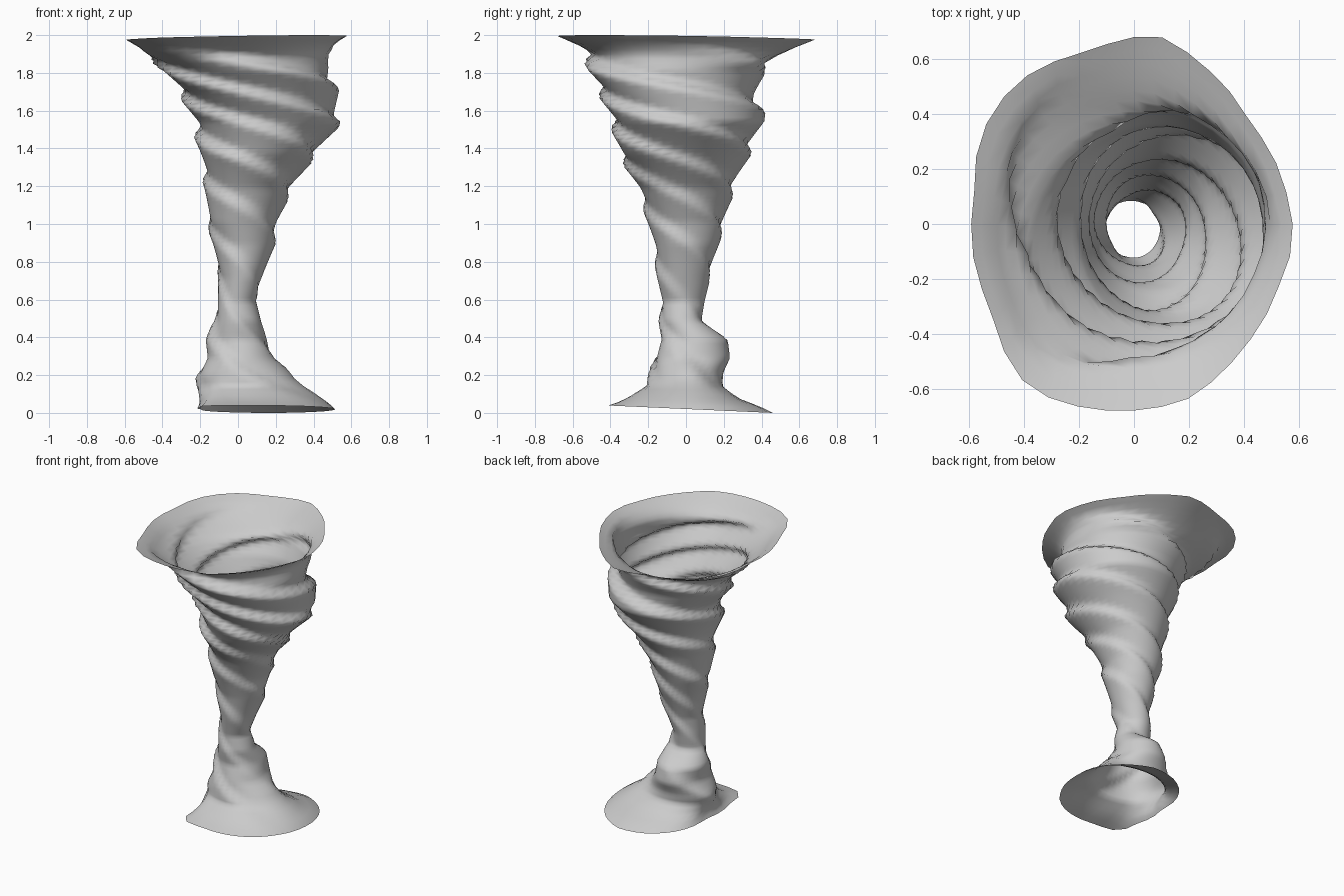
import bpy
import bmesh
from math import sin, cos, pi, floor, atan2, hypot
from mathutils import Matrix

SIDES = 36
RINGS = 96

# Envelope of the funnel: height, left, right, front, back
ENVELOPE = [
    (0.03, -0.21, 0.51, -0.40, 0.46),
    (0.09, -0.23, 0.41, -0.31, 0.28),
    (0.15, -0.23, 0.33, -0.21, 0.20),
    (0.22, -0.22, 0.27, -0.19, 0.20),
    (0.30, -0.17, 0.19, -0.17, 0.23),
    (0.40, -0.17, 0.16, -0.13, 0.21),
    (0.50, -0.12, 0.12, -0.14, 0.09),
    (0.60, -0.11, 0.09, -0.13, 0.10),
    (0.72, -0.10, 0.13, -0.15, 0.12),
    (0.90, -0.13, 0.19, -0.17, 0.17),
    (1.02, -0.16, 0.21, -0.20, 0.20),
    (1.20, -0.17, 0.28, -0.25, 0.25),
    (1.38, -0.20, 0.41, -0.35, 0.33),
    (1.55, -0.23, 0.54, -0.39, 0.41),
    (1.70, -0.30, 0.52, -0.45, 0.38),
    (1.82, -0.38, 0.50, -0.51, 0.40),
    (1.90, -0.49, 0.47, -0.52, 0.50),
    (1.94, -0.53, 0.49, -0.58, 0.58),
    (1.98, -0.58, 0.58, -0.68, 0.68),
]

# Irregular outlines of the two rims
FOOT_RIM = [(0.51, 0), (0.50, 0.15), (0.43, 0.31), (0.21, 0.46), (0.03, 0.43),
            (-0.13, 0.30), (-0.19, 0.05), (-0.20, -0.20), (-0.18, -0.37),
            (0, -0.40), (0.30, -0.36), (0.45, -0.20)]
TOP_RIM = [(0.58, -0.06), (0.55, 0.13), (0.42, 0.37), (0.26, 0.57), (0.08, 0.69),
           (-0.16, 0.63), (-0.39, 0.54), (-0.51, 0.42), (-0.57, 0.27),
           (-0.58, 0.10), (-0.52, -0.31), (-0.46, -0.49), (-0.38, -0.60),
           (-0.05, -0.68), (0.19, -0.64), (0.39, -0.46), (0.52, -0.24)]


def envelope_at(z):
    """Interpolate the four extents at a height."""
    for low, high in zip(ENVELOPE, ENVELOPE[1:]):
        if z <= high[0]:
            break
    t = min(1, (z - low[0]) / (high[0] - low[0]))
    return [a + (b - a) * t for a, b in zip(low[1:], high[1:])]


def outline_radius(points, cx, cy, angle):
    """Distance from a centre to an outline along one direction."""
    polar = [(atan2(y - cy, x - cx), hypot(x - cx, y - cy)) for x, y in points]
    for (a, ra), (b, rb) in zip(polar, polar[1:] + polar[:1]):
        span, step = (b - a) % (2 * pi), (angle - a) % (2 * pi)
        if step <= span:
            return ra + (rb - ra) * step / span


def fold(angle, z):
    """Winding folds: a ledge on top of each, tapering in below it."""
    turns = 3 * angle / (2 * pi) + 2.5 * z + 0.8 * z * z
    turns += 0.12 * sin(angle + 5 * z)
    p = turns - floor(turns)
    return p / 0.8 if p < 0.8 else (1 - p) / 0.2


def funnel_point(angle, z):
    left, right, front, back = envelope_at(z)
    bottom, top = ENVELOPE[0][0], ENVELOPE[-1][0]
    cx, cy = (left + right) / 2, (front + back) / 2
    # Folds fade out toward both rims
    fade = min(1, (z - bottom) / 0.2, (top - z) / 0.12)
    scale = 1 + fade * (0.15 * fold(angle, z) - 0.095)
    dx = (right - left) / 2 * cos(angle) * scale
    dy = (back - front) / 2 * sin(angle) * scale
    near_foot = max(0, 1 - (z - bottom) / 0.16)
    near_top = max(0, 1 - (top - z) / 0.13)
    # Rings take on the rim outlines as they approach them
    for weight, rim, rx, ry in ((near_foot, FOOT_RIM, 0.36, 0.43),
                                (near_top, TOP_RIM, 0.58, 0.68)):
        if weight > 0:
            direction = atan2(ry * sin(angle), rx * cos(angle))
            plain = hypot(rx * cos(angle), ry * sin(angle))
            radius = outline_radius(rim, cx, cy, direction)
            grow = 1 + weight * (radius / plain - 1)
            dx, dy = dx * grow, dy * grow
    x, y = cx + dx, cy + dy
    # Both rims lean slightly
    z += near_foot * -0.045 * y
    z += near_top * (0.015 + 0.018 * x - 0.015 * y)
    return x, y, z


def material(name, colour):
    mat = bpy.data.materials.new(name)
    mat.use_nodes = True
    mat.diffuse_color = colour
    for node in mat.node_tree.nodes:
        if node.type == 'BSDF_PRINCIPLED':
            node.inputs["Base Color"].default_value = colour
    return mat


cube = bpy.data.objects.get("Cube")
if cube:
    bpy.data.objects.remove(cube, do_unlink=True)

# Funnel: an open, single-walled stack of rings
bm = bmesh.new()
bottom, top = ENVELOPE[0][0], ENVELOPE[-1][0]
rings = []
for i in range(RINGS + 1):
    z = bottom + (top - bottom) * i / RINGS
    rings.append([bm.verts.new(funnel_point(2 * pi * j / SIDES, z))
                  for j in range(SIDES)])
for lower, upper in zip(rings, rings[1:]):
    for j in range(SIDES):
        k = (j + 1) % SIDES
        bm.faces.new((lower[j], lower[k], upper[k], upper[j]))

# Settle the lowest point on the ground
lowest = min(v.co.z for v in bm.verts)
bm.transform(Matrix.Translation((0, 0, -lowest)))
for face in bm.faces:
    face.smooth = True

mesh = bpy.data.meshes.new("whirlwind_funnel")
bm.to_mesh(mesh)
bm.free()
mesh.materials.append(material("pale grey", (0.6, 0.6, 0.6, 1)))
funnel = bpy.data.objects.new("whirlwind_funnel", mesh)
bpy.context.collection.objects.link(funnel)
